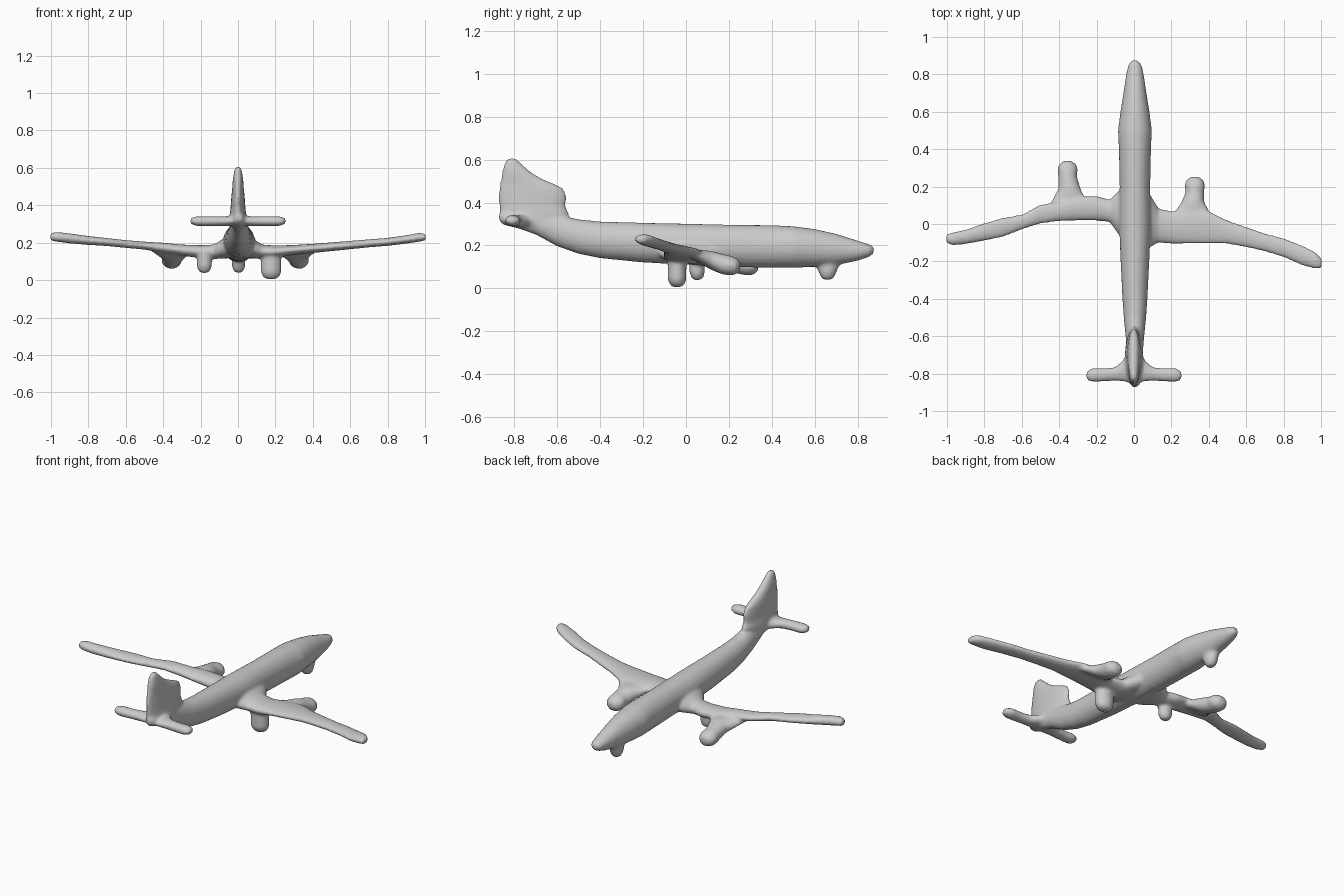
import bpy, bmesh, math

SIDES = 20
parts = []


def loft(name, axis, sections):
    """Oval rings along an axis: (position, a_min, a_max, b_min, b_max)."""
    bm = bmesh.new()
    rings = []
    for p, a0, a1, b0, b1 in sections:
        ring = []
        for i in range(SIDES):
            t = 2 * math.pi * i / SIDES
            a = (a0 + a1) / 2 + (a1 - a0) / 2 * math.cos(t)
            b = (b0 + b1) / 2 + (b1 - b0) / 2 * math.sin(t)
            co = {'x': (p, a, b), 'y': (a, p, b), 'z': (a, b, p)}[axis]
            ring.append(bm.verts.new(co))
        rings.append(ring)
    for r, s in zip(rings, rings[1:]):
        for i in range(SIDES):
            j = (i + 1) % SIDES
            bm.faces.new((r[i], r[j], s[j], s[i]))
    bm.faces.new(rings[0])
    bm.faces.new(rings[-1])
    bmesh.ops.recalc_face_normals(bm, faces=bm.faces)
    mesh = bpy.data.meshes.new(name)
    bm.to_mesh(mesh)
    bm.free()
    ob = bpy.data.objects.new(name, mesh)
    bpy.context.collection.objects.link(ob)
    parts.append(ob)
    return ob


# Fuselage: y, half width, bottom, top
body = [(-.872, .015, .315, .35), (-.85, .03, .295, .36), (-.78, .04, .278, .365),
        (-.7, .042, .25, .36), (-.6, .05, .195, .345), (-.5, .06, .16, .322),
        (-.4, .067, .14, .312), (-.2, .077, .12, .306), (0, .085, .11, .302),
        (.2, .082, .1, .297), (.4, .086, .095, .295), (.5, .091, .095, .29),
        (.6, .078, .1, .277), (.7, .062, .108, .255), (.8, .047, .128, .223),
        (.85, .036, .145, .207), (.874, .018, .16, .197)]
fuselage = loft("airplane", 'y', [(y, .005 - w, .005 + w, b, t) for y, w, b, t in body])

# Swept wings: x, rear edge, front edge, bottom, top
loft("left_wing", 'x', [
    (-1.004, -.1, -.055, .212, .25), (-.97, -.115, -.045, .205, .258), (-.9, -.108, -.03, .196, .25),
    (-.8, -.09, .005, .188, .236), (-.7, -.07, .035, .182, .225), (-.6, -.03, .05, .172, .214),
    (-.5, .002, .105, .163, .206), (-.4, .015, .118, .145, .2), (-.3, .018, .15, .13, .19),
    (-.2, .018, .15, .118, .187), (-.13, .01, .13, .113, .19), (-.08, -.06, .18, .115, .22),
    (0, -.1, .2, .12, .22)])
loft("right_wing", 'x', [
    (0, -.14, .2, .12, .22), (.08, -.13, .17, .115, .22), (.13, -.1, .085, .113, .19),
    (.2, -.107, .068, .12, .185), (.3, -.107, .085, .135, .188), (.4, -.107, .07, .145, .194),
    (.5, -.107, .02, .155, .202), (.6, -.125, -.015, .165, .21), (.7, -.147, -.05, .175, .218),
    (.8, -.178, -.075, .183, .226), (.9, -.222, -.115, .195, .24), (.97, -.24, -.15, .205, .253),
    (1.004, -.235, -.185, .212, .248)])

# Engines hung ahead of the wings
for name, cx, tip, base in (("left_engine", -.355, .335, .08), ("right_engine", .325, .25, .03)):
    s = 1 if cx > 0 else -1
    ix = cx - s * .01
    loft(name, 'y', [
        (base, ix - .12, ix + .11, .135, .18), ((base + tip) / 2 - .02, ix - .06, ix + .06, .085, .175),
        (tip - .08, cx - .05, cx + .05, .064, .16), (tip - .04, cx - .055, cx + .055, .06, .152),
        (tip - .015, cx - .045, cx + .045, .065, .142), (tip + .002, cx - .022, cx + .022, .085, .125)])

# Landing gear legs: centre x, y, radius x, y, bottom, top
for name, x, y, rx, ry, z0, z1 in (("left_main_gear", -.18, .052, .04, .036, .038, .16),
                                   ("right_main_gear", .177, -.042, .055, .044, .006, .16),
                                   ("nose_gear", .003, .66, .036, .042, .04, .15)):
    nose = name == "nose_gear"
    loft(name, 'z', [(z, x - rx * k, x + rx * k, y - ry * j, y + ry * (k if not nose else j))
                     for z, k, j in ((z0, .45, .45), (z0 + .012, .8, .75), (z0 + .035, 1, 1),
                                     (z0 + .06, 1, 1.25 if nose else 1),
                                     (z1, 1, 1.9 if nose else 1))])

# Tail fin: z, half thickness, rear, front
fin = [(.3, .05, -.845, -.57), (.35, .045, -.868, -.545), (.38, .04, -.872, -.56),
       (.43, .037, -.874, -.557), (.465, .034, -.872, -.57), (.49, .031, -.868, -.62),
       (.51, .03, -.863, -.67), (.54, .028, -.858, -.72), (.575, .022, -.85, -.76),
       (.595, .017, -.84, -.782), (.606, .01, -.828, -.795)]
loft("tail_fin", 'z', [(z, -w, w, r, f) for z, w, r, f in fin])

# Tailplane
half = [(.02, -.85, -.66), (.06, -.842, -.73), (.1, -.838, -.765), (.16, -.842, -.772),
        (.22, -.845, -.77), (.245, -.838, -.78), (.254, -.825, -.795)]
rows = [(-x, r, f) for x, r, f in reversed(half)] + half
loft("tailplane", 'x', [(x, r, f, .288 if abs(x) < .24 else .298, .342 if abs(x) < .24 else .334)
                        for x, r, f in rows])

# Fuse all parts into one softly blended skin
bpy.ops.object.select_all(action='DESELECT')
for ob in parts:
    ob.select_set(True)
bpy.context.view_layer.objects.active = fuselage
bpy.ops.object.join()
remesh = fuselage.modifiers.new("fuse", 'REMESH')
remesh.mode = 'VOXEL'
remesh.voxel_size = .009
remesh.use_smooth_shade = True
soft = fuselage.modifiers.new("soften", 'SMOOTH')
soft.factor = .5
soft.iterations = 6
